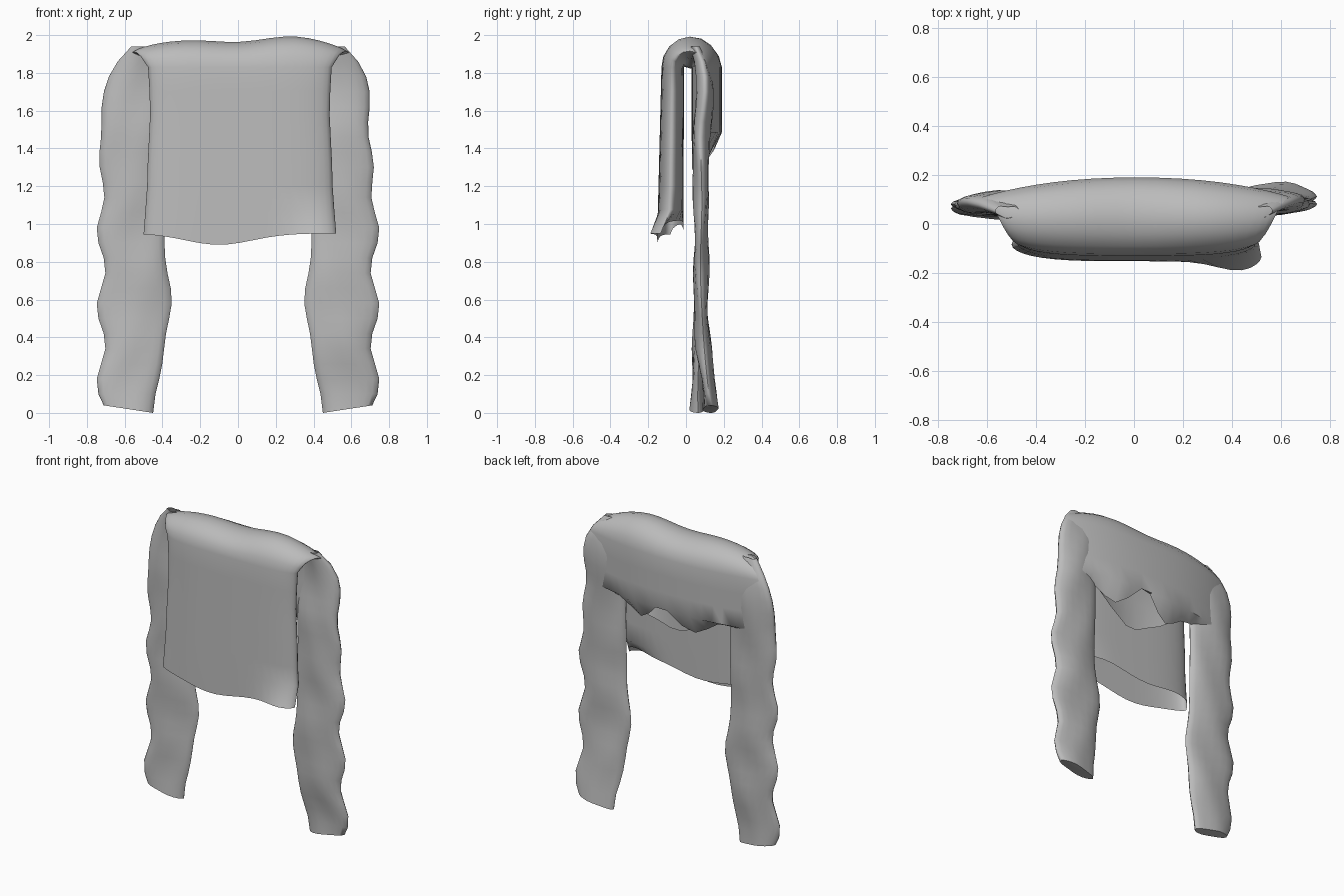
import bpy, bmesh
from math import sin, cos, pi, sqrt, exp, radians
from mathutils import Vector

default_cube = bpy.data.objects.get("Cube")
if default_cube:
    bpy.data.objects.remove(default_cube)

grey = (0.5, 0.5, 0.5, 1)
cloth = bpy.data.materials.new("grey_cloth")
cloth.use_nodes = True
cloth.diffuse_color = grey
cloth.node_tree.nodes["Principled BSDF"].inputs["Base Color"].default_value = grey


def mix(start, end, amount):
    return start + (end - start) * amount


def bump(value, centre, width):
    """Soft hill of height one."""
    return exp(-((value - centre) / width) ** 2)


def skin(name, rings, cap_end):
    """Join equal rings of points into a smooth tube."""
    bm = bmesh.new()
    loops = [[bm.verts.new(point) for point in ring] for ring in rings]
    for upper, lower in zip(loops, loops[1:]):
        for i in range(len(upper)):
            bm.faces.new((upper[i - 1], upper[i], lower[i], lower[i - 1]))
    if cap_end:
        bm.faces.new(loops[-1])
    bmesh.ops.recalc_face_normals(bm, faces=bm.faces)
    mesh = bpy.data.meshes.new(name)
    bm.to_mesh(mesh)
    bm.free()
    mesh.materials.append(cloth)
    obj = bpy.data.objects.new(name, mesh)
    bpy.context.collection.objects.link(obj)
    bpy.ops.object.select_all(action="DESELECT")
    obj.select_set(True)
    bpy.context.view_layer.objects.active = obj
    bpy.ops.object.shade_smooth_by_angle(angle=radians(60))


def circle(sides):
    """Cosine and sine pairs around a circle."""
    return [(cos(2 * pi * i / sides), sin(2 * pi * i / sides)) for i in range(sides)]


# Path of the folded body: straight front, half circle over the top, straight back
fold_height, fold_radius, fold_y = 1.83, 0.09, 0.02
hem_height, neck_height = 0.95, 1.37
front_steps, fold_steps, back_steps = 7, 8, 4
path = []
for i in range(front_steps):
    path.append((pi, mix(hem_height, fold_height, i / front_steps)))
for i in range(fold_steps + 1):
    path.append((pi * (1 - i / fold_steps), fold_height))
for i in range(back_steps):
    path.append((0, mix(fold_height, neck_height, (i + 1) / back_steps)))


def hem_edge(x, side):
    """Lower front edge, dipping in the middle, with the inner layer higher."""
    inner_lift = 0.08 * sqrt(abs(side)) if side < 0 else 0
    return hem_height - 0.06 * bump(x, -0.1, 0.25) + inner_lift


def neck_edge(x, side):
    """Round neck opening: outer layer arched up, inner layer hanging down."""
    armpit = 0.1 * min(1, max(0, abs(x - 0.05) - 0.22) / 0.15)
    if side < 0:
        return neck_height + armpit - 0.09 * bump(x, 0.05, 0.15)
    return neck_height - 0.02 + armpit + 0.17 * bump(x, 0.06, 0.11)


def body_ring(index, angle, height):
    back = 1 - angle / pi
    outward = Vector((0, cos(angle), sin(angle)))
    centre = Vector((0, fold_y, height)) + outward * fold_radius
    drop = max(0, fold_height - height)
    half_width = mix(0.49, 0.63, back) - 0.1 * drop * back
    thickness = mix(0.06, 0.08, back)
    power = mix(3.6, 2.2, back)
    if back == 0:
        half_width += 0.02 * bump(height, hem_height, 0.15)
        half_width -= 0.015 * bump(height, 1.6, 0.2)
        centre.y -= 0.015 * drop
        thickness += 0.01 * drop
    ring = []
    for across, side in circle(44):
        x = 0.01 + half_width * across
        bulge = max(0, 1 - abs(across) ** power) ** mix(0.5, 0.95, back)
        bulge = bulge if side > 0 else -bulge
        point = centre + Vector((x, 0, 0)) + outward * thickness * bulge
        # Gentle waves along the top fold
        point.z += outward.z * 0.02 * (bump(x, 0.3, 0.2) - bump(x, 0, 0.2) - 0.4)
        # Flared corner and open ends
        if index == 0:
            point.z = hem_edge(x, side)
            point.y -= 0.06 * bump(x, 0.46, 0.15)
        elif index == len(path) - 1:
            point.z = neck_edge(x, side)
            point.y = mix(0.09, point.y - 0.02 * (side > 0), bump(x, 0.05, 0.22))
        ring.append(point)
    return ring


body = [body_ring(i, angle, height) for i, (angle, height) in enumerate(path)]
skin("sweater_body", body, False)


# Sleeves: flat wrinkled tubes hanging from the shoulders
def sleeve(name, sign, cuff_y, shoulder_y, slimming):
    levels, top, bottom = 24, 1.94, 0.02
    rings = []
    for level in range(levels + 1):
        z = mix(top, bottom, level / levels)
        shoulder = max(0, z - 1.5) / (top - 1.5)
        wrinkle = cos(2 * pi * (z - 0.56) / 0.4) * min(1, max(0, 1.6 - z) / 0.6)
        outer = 0.725 + 0.024 * wrinkle - 0.16 * shoulder ** 3
        outer -= slimming * bump(z, 1.5, 0.2)
        inner = 0.39 - 0.04 * bump(z, 0.6, 0.15) + 0.06 * bump(z, 0, 0.2)
        inner += 0.08 * shoulder ** 6
        y = mix(0.08, shoulder_y, sin(pi * shoulder)) - 0.03 * shoulder ** 6
        y = mix(y, cuff_y, bump(z, 0, 0.3))
        thickness = 0.038 - 0.005 * wrinkle - 0.015 * shoulder ** 6
        thickness += 0.01 * bump(z, 1.55, 0.25)
        ring = []
        for across, side in circle(20):
            x = mix(inner, outer, (1 + across) / 2)
            crease = 0.004 * sin(4 * across + 9 * z)
            tilt = 0.02 * (across if level == levels else 0)
            ring.append((sign * x, y + thickness * side + crease, z + tilt))
        rings.append(ring)
    skin(name, rings, True)


sleeve("right_sleeve", -1, 0.06, 0.09, 0)
sleeve("left_sleeve", 1, 0.13, 0.1, 0.035)
